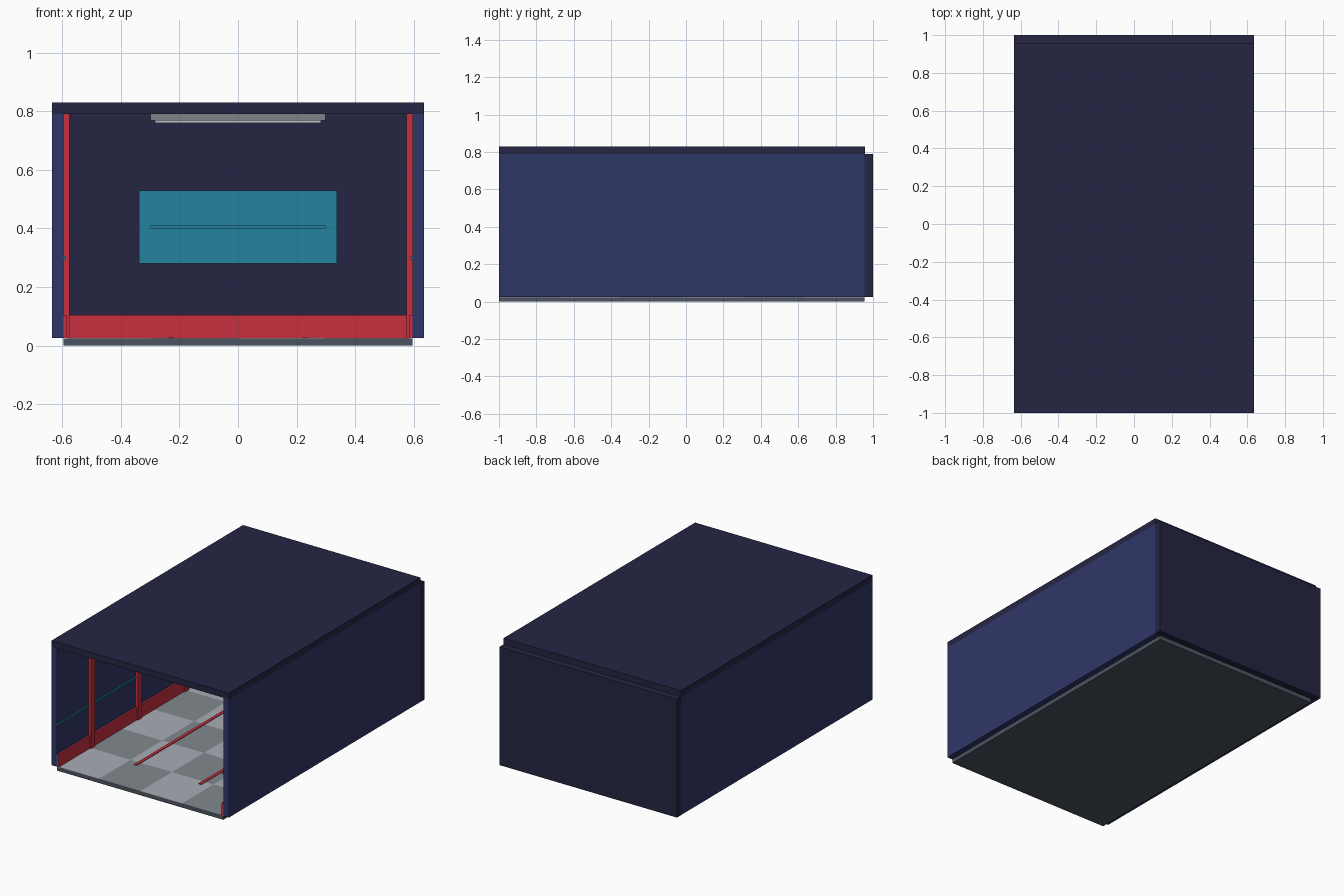
import bpy, bmesh

if "Cube" in bpy.data.objects:
    bpy.data.objects.remove(bpy.data.objects["Cube"])


def mat(name, r, g, b):
    def lin(c):
        c /= 255
        return c / 12.92 if c <= 0.04045 else ((c + 0.055) / 1.055) ** 2.4
    m = bpy.data.materials.new(name)
    m.diffuse_color = (lin(r), lin(g), lin(b), 1)
    m.use_nodes = True
    m.node_tree.nodes["Principled BSDF"].inputs["Base Color"].default_value = m.diffuse_color
    return m


NAVY = mat("dark_navy", 37, 37, 68)
BLUE = mat("wall_blue", 47, 55, 103)
SLATE = mat("slate_grey", 76, 84, 97)
LIGHT = mat("light_tile_grey", 170, 173, 183)
DARK = mat("dark_tile_grey", 130, 136, 143)
RED = mat("trim_red", 200, 48, 62)
TEAL = mat("screen_teal", 36, 132, 158)
METAL = mat("lamp_housing_grey", 128, 130, 138)
LAMP = mat("lamp_panel_pale", 190, 192, 200)


def box(name, x, y, z, m):
    """Box spanning the given (min, max) pairs."""
    bm = bmesh.new()
    bmesh.ops.create_cube(bm, size=1)
    for v in bm.verts:
        v.co = [r[0] if c < 0 else r[1] for c, r in zip(v.co, (x, y, z))]
    me = bpy.data.meshes.new(name)
    bm.to_mesh(me)
    bm.free()
    me.materials.append(m)
    ob = bpy.data.objects.new(name, me)
    bpy.context.collection.objects.link(ob)
    return ob


W, Y0, Y1, FLOOR, TOP = 0.595, -1.0, 0.955, 0.025, 0.79

# Shell
box("floor_slab", (-W, W), (Y0, Y1), (0, 0.022), SLATE)
box("ceiling", (-0.635, 0.635), (Y0, 0.958), (TOP, 0.83), NAVY)
box("back_wall", (-0.635, 0.635), (Y1, 1.0), (FLOOR, TOP), NAVY)

# Checkered floor: one grid, coloured by row and column
COLS, ROWS = 4, 6
bm = bmesh.new()
for i in range(COLS):
    for j in range(ROWS):
        xs = [-W + 2 * W * k / COLS for k in (i, i + 1)]
        ys = [Y0 + (Y1 - Y0) * k / ROWS for k in (j, j + 1)]
        f = bm.faces.new([bm.verts.new((x, y, FLOOR)) for x, y in
                          ((xs[0], ys[0]), (xs[1], ys[0]), (xs[1], ys[1]), (xs[0], ys[1]))])
        f.material_index = (i + j) % 2
bmesh.ops.remove_doubles(bm, verts=bm.verts, dist=1e-4)
ext = bmesh.ops.extrude_face_region(bm, geom=bm.faces[:], use_keep_orig=True)
for v in [g for g in ext["geom"] if isinstance(g, bmesh.types.BMVert)]:
    v.co.z = 0.022
bmesh.ops.recalc_face_normals(bm, faces=bm.faces)
me = bpy.data.meshes.new("floor_tiles")
bm.to_mesh(me)
bm.free()
me.materials.append(LIGHT)
me.materials.append(DARK)
bpy.context.collection.objects.link(bpy.data.objects.new("floor_tiles", me))

# Side walls with trim, mirrored left and right
for s, side in ((-1, "left"), (1, "right")):
    def span(a, b):
        return tuple(sorted((s * a, s * b)))
    box(side + "_wall", span(W, 0.635), (Y0, Y1), (FLOOR, TOP), BLUE)
    box(side + "_skirting", span(0.583, W), (Y0, Y1), (FLOOR, 0.105), RED)
    box(side + "_light_strip", span(0.589, W), (Y0, Y1), (0.292, 0.304), TEAL)
    box(side + "_floor_stripe", span(0.221, 0.241), (-0.72, 0.675), (FLOOR, 0.029), RED)
    for k in range(4):
        y = -0.66 + 0.48 * k
        box(f"{side}_pillar_{k + 1}", span(0.575, W), (y - 0.02, y + 0.02), (FLOOR, TOP), RED)

# Back wall skirting and screen
box("back_skirting", (-0.583, 0.583), (0.943, Y1), (FLOOR, 0.105), RED)
box("back_screen", (-0.338, 0.338), (0.946, Y1), (0.28, 0.53), TEAL)
box("screen_bar", (-0.298, 0.298), (0.940, 0.946), (0.40, 0.41), TEAL)

# Ceiling lamps
for k, y in enumerate((-0.6, -0.02, 0.56)):
    box(f"lamp_housing_{k + 1}", (-0.298, 0.298), (y - 0.06, y + 0.06), (0.769, TOP), METAL)
    box(f"lamp_panel_{k + 1}", (-0.283, 0.283), (y - 0.045, y + 0.045), (0.76, 0.769), LAMP)
